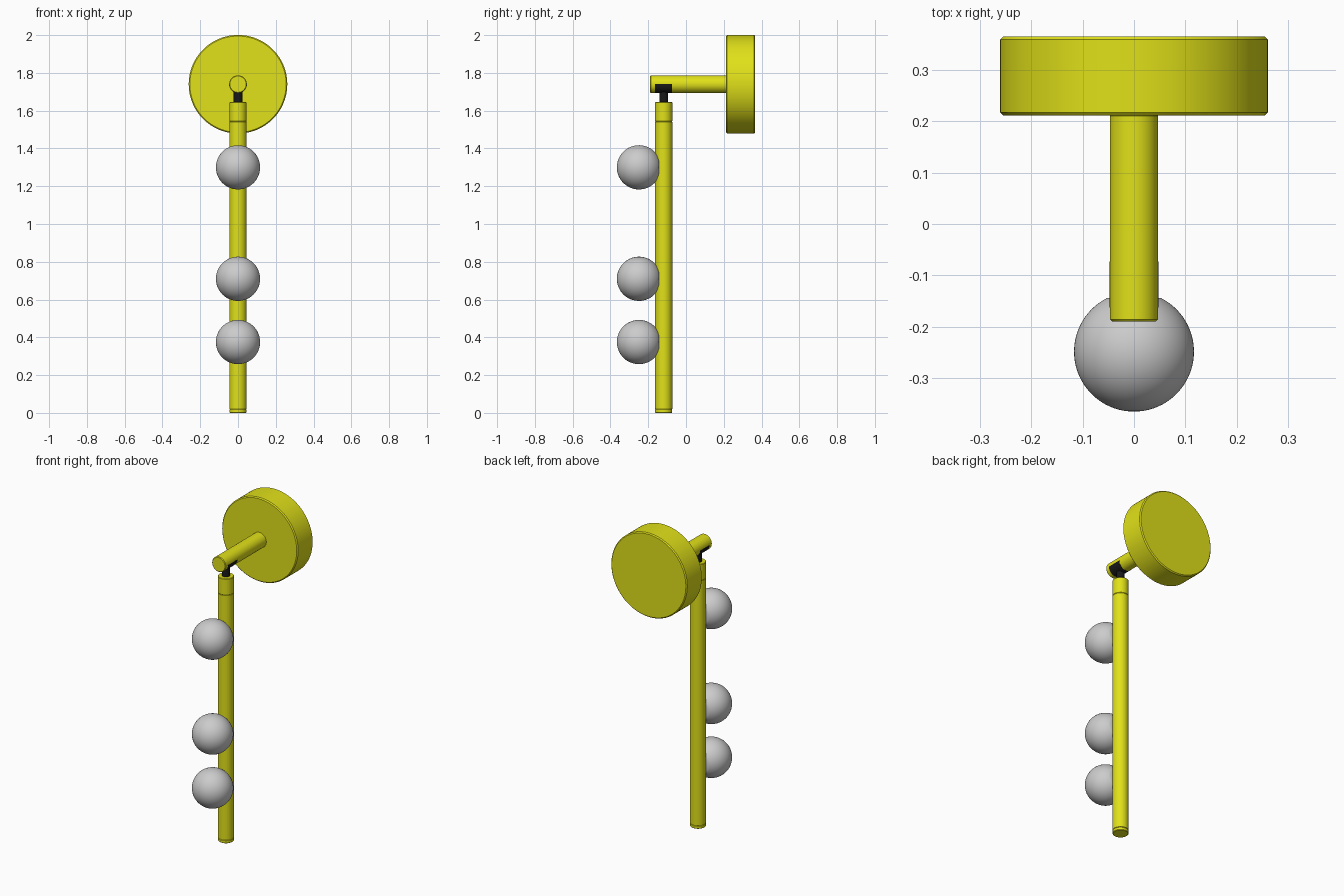
import bpy, bmesh
from math import pi, cos, sin, acos
from mathutils import Matrix

if "Cube" in bpy.data.objects:
    bpy.data.objects.remove(bpy.data.objects["Cube"])


def material(name, rgb):
    m = bpy.data.materials.new(name)
    m.diffuse_color = (*rgb, 1)
    m.use_nodes = True
    m.node_tree.nodes["Principled BSDF"].inputs["Base Color"].default_value = m.diffuse_color
    return m


brass = material("yellow_metal", (0.75, 0.75, 0.01))
black = material("black_joint", (0.01, 0.01, 0.01))


def lathe(name, profile, origin, along_y=False, mat=None, segs=64):
    """Revolve (radius, height) points round z, or round y if asked."""
    bm = bmesh.new()
    rings = [[bm.verts.new((r * cos(2 * pi * i / segs), r * sin(2 * pi * i / segs), h))
              for i in range(segs)] for r, h in profile]
    for a, b in zip(rings, rings[1:]):
        for i in range(segs):
            j = (i + 1) % segs
            bm.faces.new((a[i], a[j], b[j], b[i]))
    for ring, (r, h) in ((rings[0], profile[0]), (rings[-1], profile[-1])):
        if r > 1e-4:
            bm.faces.new(ring)
    bmesh.ops.remove_doubles(bm, verts=bm.verts, dist=1e-6)
    bmesh.ops.recalc_face_normals(bm, faces=bm.faces)
    if along_y:
        bm.transform(Matrix.Rotation(-pi / 2, 4, 'X'))
    return finish(name, bm, origin, mat)


def finish(name, bm, origin, mat):
    me = bpy.data.meshes.new(name)
    bm.to_mesh(me)
    bm.free()
    ob = bpy.data.objects.new(name, me)
    bpy.context.collection.objects.link(ob)
    ob.location = origin
    if mat:
        me.materials.append(mat)
    bpy.ops.object.select_all(action='DESELECT')
    ob.select_set(True)
    bpy.context.view_layer.objects.active = ob
    bpy.ops.object.shade_smooth_by_angle(angle=pi / 6)
    return ob


def rod(r, length, c):
    """Cylinder profile with chamfered rims."""
    return [(r - c, 0), (r, c), (r, length - c), (r - c, length)]


Z_ARM, Y_TUBE = 1.74, -0.118

# wall plate and arm
lathe("wall_plate", rod(0.261, 0.154, 0.006), (0, 0.212, Z_ARM), True, brass, 96)
lathe("arm", rod(0.047, 0.405, 0.004), (0, -0.19, Z_ARM), True, brass)

# swivel joint: black insert in the lower half of the arm, plus stem
bm = bmesh.new()
n, r, half = 32, 0.0475, 0.045
ends = [[bm.verts.new((r * cos(pi + pi * i / n), y, r * sin(pi + pi * i / n)))
         for i in range(n + 1)] for y in (-half, half)]
for i in range(n + 1):
    j = (i + 1) % (n + 1)
    bm.faces.new((ends[0][i], ends[0][j], ends[1][j], ends[1][i]))
for e in ends:
    bm.faces.new(e)
bmesh.ops.recalc_face_normals(bm, faces=bm.faces)
finish("joint_insert", bm, (0, Y_TUBE, Z_ARM), black)
lathe("joint_stem", rod(0.023, 0.12, 0.001), (0, Y_TUBE, 1.62), False, black, 32)

# hanging tube with end caps
lathe("tube_bottom_cap", rod(0.045, 0.02, 0.003), (0, Y_TUBE, 0), False, brass)
lathe("tube", rod(0.0455, 1.522, 0.001), (0, Y_TUBE, 0.02), False, brass)
lathe("tube_top_cap", rod(0.0455, 0.103, 0.003), (0, Y_TUBE, 1.542), False, brass)

# globes, cut flat where they meet the tube
R, cut = 0.117, 0.105
end = pi - acos(cut / R)
globe = [(R * sin(end * i / 32), -R * cos(end * i / 32)) for i in range(33)]
for k, z in enumerate((0.375, 0.71, 1.30)):
    lathe(f"globe_{k + 1}", globe, (0, -0.249, z), True)
